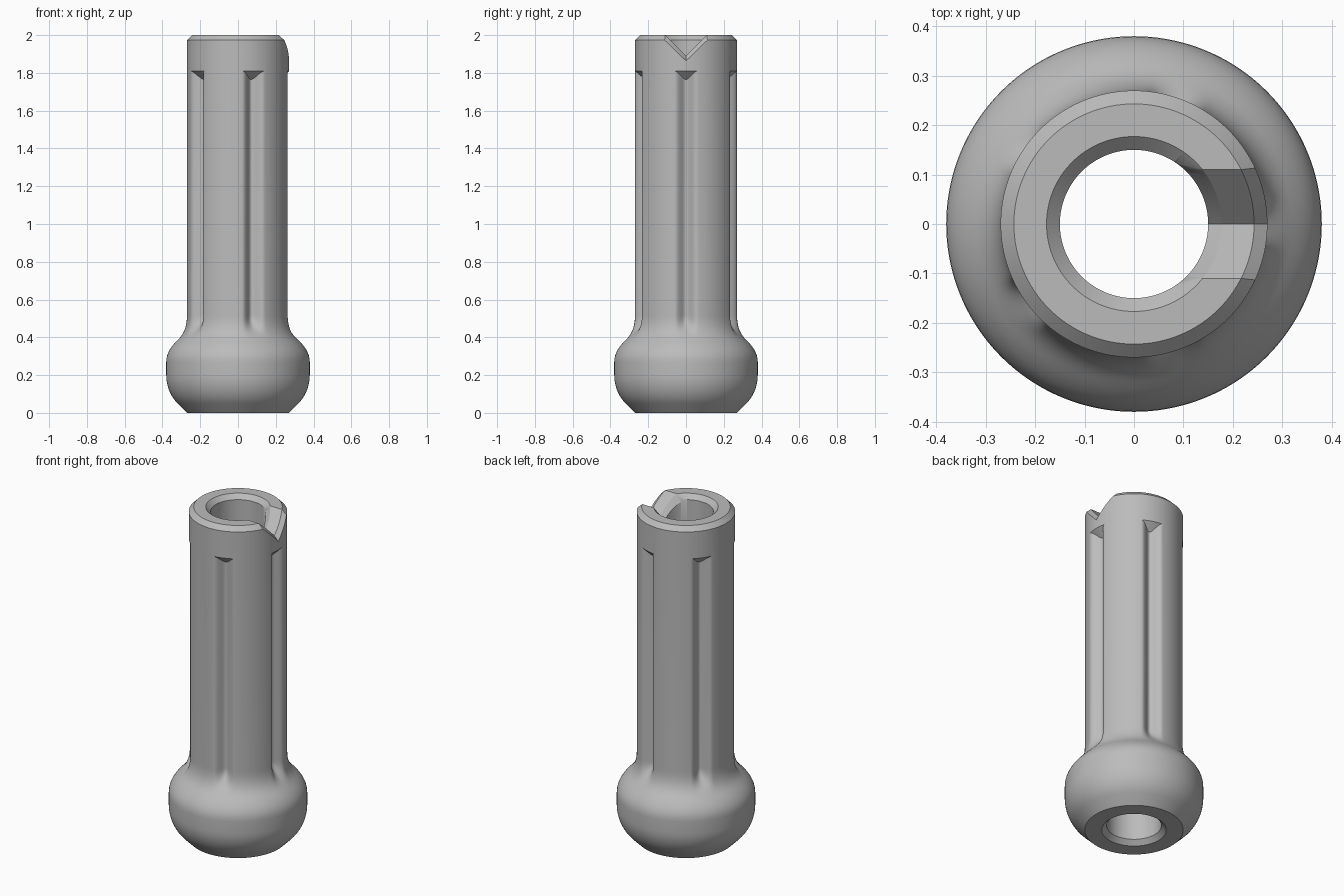
import bpy, bmesh, math
from mathutils import Vector
from mathutils.geometry import interpolate_bezier

cube = bpy.data.objects.get("Cube")
if cube:
    bpy.data.objects.remove(cube, do_unlink=True)

COLUMNS, FLUTES = 240, 5
SHAFT, BORE, CHAMFER = 0.27, 0.15, 0.027
FLUTE_DEPTH, FLUTE_HALF, FLUTE_TOP = 0.045, 0.063, 1.81

grey = bpy.data.materials.new("plain grey")
grey.use_nodes = True
grey.diffuse_color = (0.5, 0.5, 0.5, 1)
grey.node_tree.nodes["Principled BSDF"].inputs["Base Color"].default_value = (0.5, 0.5, 0.5, 1)


def make_object(name, bm):
    bmesh.ops.recalc_face_normals(bm, faces=bm.faces)
    mesh = bpy.data.meshes.new(name)
    bm.to_mesh(mesh)
    bm.free()
    mesh.materials.append(grey)
    obj = bpy.data.objects.new(name, mesh)
    bpy.context.collection.objects.link(obj)
    return obj


def curve(a, b, c, d, count):
    pts = interpolate_bezier(*[Vector((p[0], p[1], 0)) for p in (a, b, c, d)], count)
    return [(p.x, p.y) for p in pts]


# Rounded foot: lower curve, then shoulder flowing into the shaft
foot = [(SHAFT, 0)]
foot += curve((0.32, 0.05), (0.355, 0.085), (0.38, 0.14), (0.38, 0.2), 10)
foot += curve((0.38, 0.27), (0.38, 0.32), (0.35, 0.355), (0.32, 0.385), 9)
foot += curve((0.32, 0.385), (0.29, 0.415), (SHAFT, 0.45), (SHAFT, 0.52), 14)[1:]


def flute_depth(angle):
    step = math.tau / FLUTES
    offset = abs((angle + step / 2) % step - step / 2) * SHAFT
    if offset >= FLUTE_HALF:
        return 0
    return FLUTE_DEPTH * (0.5 + 0.5 * math.cos(math.pi * offset / FLUTE_HALF))


def section(angle):
    """Closed cross-section at one angle: foot, fluted shaft, rim, bore."""
    d = flute_depth(angle)
    pts = []
    for r, z in foot:
        t = min(max((z - 0.39) / 0.12, 0), 1)
        pts.append((r - d * t * t * (3 - 2 * t), z))
    pts += [(SHAFT - d, FLUTE_TOP - d), (SHAFT, FLUTE_TOP),
            (SHAFT, 2 - CHAMFER), (SHAFT - CHAMFER, 2),
            (BORE + CHAMFER, 2), (BORE, 2 - CHAMFER), (BORE, 1.8),
            (BORE, CHAMFER), (BORE + CHAMFER, 0)]
    return pts


# Lathed body
bm = bmesh.new()
rings = []
for i in range(COLUMNS):
    a = math.tau * i / COLUMNS
    rings.append([bm.verts.new((r * math.cos(a), r * math.sin(a), z)) for r, z in section(a)])
for i, ring in enumerate(rings):
    nxt = rings[(i + 1) % COLUMNS]
    for j in range(len(ring)):
        k = (j + 1) % len(ring)
        bm.faces.new((ring[j], nxt[j], nxt[k], ring[k]))
bmesh.ops.remove_doubles(bm, verts=bm.verts, dist=1e-5)
body = make_object("hollow_fluted_post", bm)

# V notch cutter, flared where it leaves the inner and outer walls
bm = bmesh.new()
grid = []
for i in range(-14, 15):
    y = i / 100
    inner = math.sqrt((BORE + CHAMFER) ** 2 - y * y)
    outer = math.sqrt((SHAFT - CHAMFER) ** 2 - y * y)
    floor = 1.89 + abs(y)
    flare = 0.06
    grid.append([bm.verts.new(p) for p in (
        (inner - flare, y, floor - flare), (inner, y, floor),
        (outer, y, floor), (outer + flare, y, floor - flare),
        (outer + flare, y, 2.2), (inner - flare, y, 2.2))])
for a, b in zip(grid, grid[1:]):
    for j in range(6):
        k = (j + 1) % 6
        bm.faces.new((a[j], b[j], b[k], a[k]))
bm.faces.new(grid[0])
bm.faces.new(grid[-1])
cutter = make_object("notch_cutter", bm)
cutter.hide_render = True

cut = body.modifiers.new("notch", "BOOLEAN")
cut.object, cut.operation, cut.solver = cutter, "DIFFERENCE", "EXACT"
bpy.ops.object.select_all(action="DESELECT")
body.select_set(True)
bpy.context.view_layer.objects.active = body
bpy.ops.object.modifier_apply(modifier=cut.name)
bpy.data.objects.remove(cutter, do_unlink=True)
bpy.ops.object.shade_smooth_by_angle(angle=math.radians(30))
